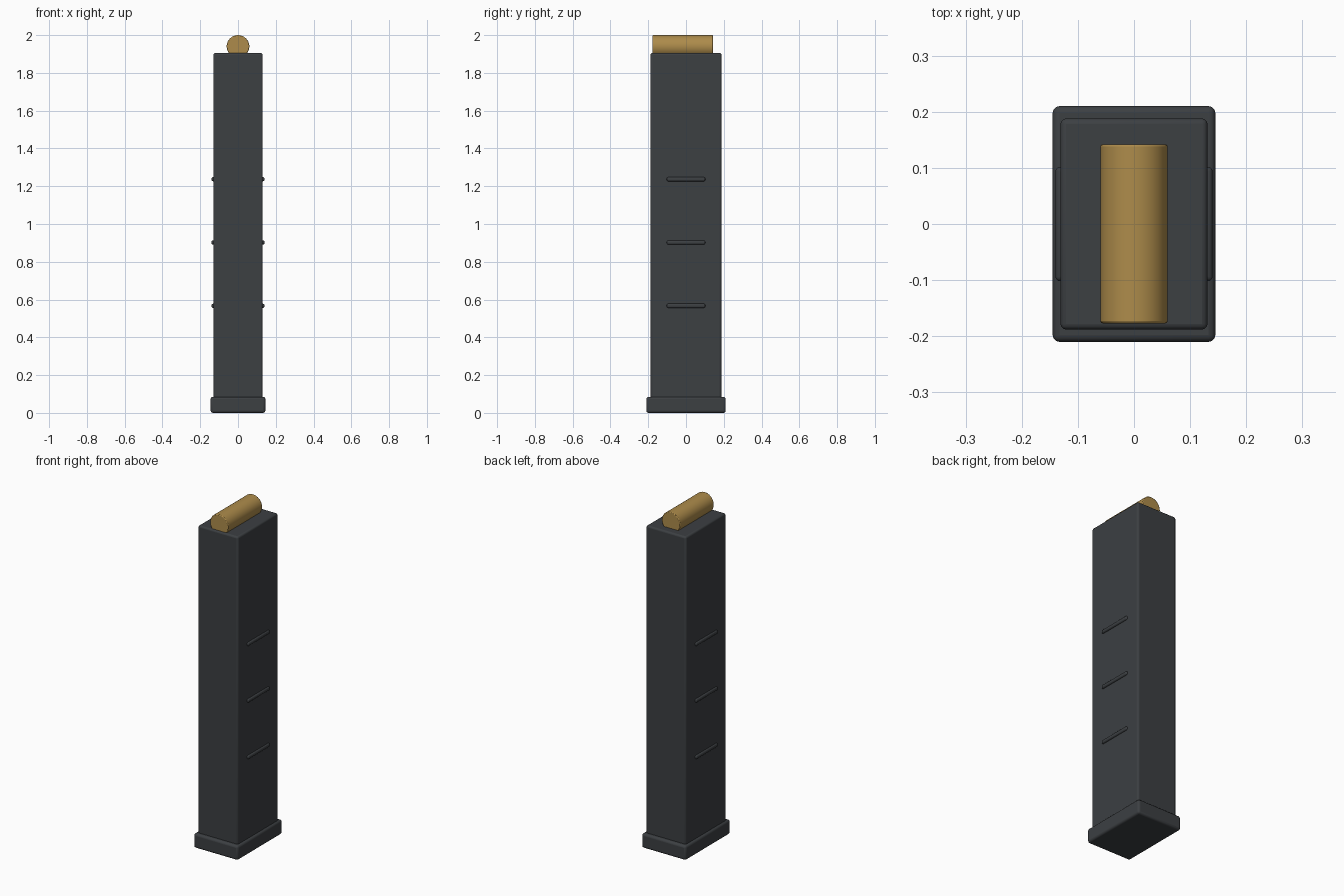
import bpy
from math import pi

if "Cube" in bpy.data.objects:
    bpy.data.objects.remove(bpy.data.objects["Cube"])


def material(name, color):
    m = bpy.data.materials.new(name)
    m.diffuse_color = color
    m.use_nodes = True
    m.node_tree.nodes["Principled BSDF"].inputs["Base Color"].default_value = m.diffuse_color
    return m


dark = material("dark_polymer", (0.045, 0.05, 0.055, 1))
brass = material("brass", (0.42, 0.26, 0.07, 1))


def finish(obj, name, mat, bevel, segments=3):
    obj.name = name
    obj.data.materials.append(mat)
    b = obj.modifiers.new("edge_round", "BEVEL")
    b.width = bevel
    b.segments = segments
    b.limit_method = "ANGLE"
    bpy.ops.object.shade_smooth_by_angle()


def box(name, x, y, z, bevel):
    """Rounded box from (min, max) ranges."""
    bpy.ops.mesh.primitive_cube_add(size=1, location=[sum(r) / 2 for r in (x, y, z)])
    obj = bpy.context.object
    obj.scale = [r[1] - r[0] for r in (x, y, z)]
    bpy.ops.object.transform_apply(location=False, rotation=False, scale=True)
    finish(obj, name, dark, bevel)


# Tall body and floor plate
box("body", (-0.131, 0.131), (-0.188, 0.188), (0.04, 1.905), 0.01)
box("base_plate", (-0.145, 0.145), (-0.21, 0.21), (0, 0.085), 0.012)

# Three raised grip ribs on each side
for side, sign in (("left", -1), ("right", 1)):
    for i in range(3):
        z = 0.567 + 0.335 * i
        x = sorted((sign * 0.12, sign * 0.14))
        box(f"rib_{side}_{i + 1}", x, (-0.102, 0.102), (z - 0.011, z + 0.011), 0.008)

# Brass cylinder seated in the top
bpy.ops.mesh.primitive_cylinder_add(vertices=48, radius=0.06, depth=0.319,
                                    location=(0, -0.0175, 1.94), rotation=(pi / 2, 0, 0))
finish(bpy.context.object, "top_cylinder", brass, 0.004, 2)
